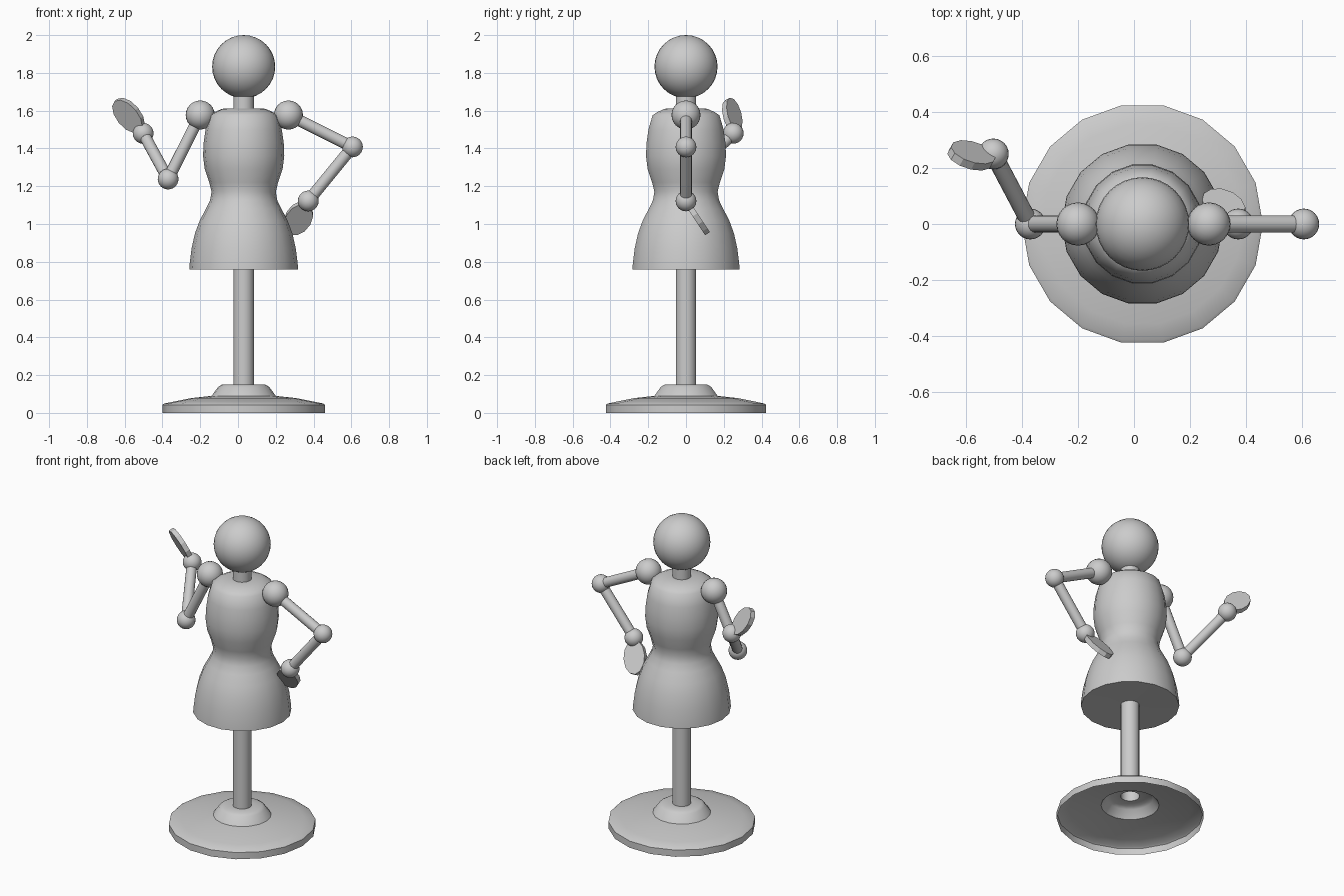
import bpy, bmesh, math
from mathutils import Vector, Matrix

if "Cube" in bpy.data.objects:
    bpy.data.objects.remove(bpy.data.objects["Cube"])

CX = 0.03      # axis of the stand and body
SIDES = 18


def finish(name, bm, angle=40):
    bmesh.ops.recalc_face_normals(bm, faces=bm.faces)
    me = bpy.data.meshes.new(name)
    bm.to_mesh(me)
    bm.free()
    ob = bpy.data.objects.new(name, me)
    bpy.context.collection.objects.link(ob)
    bpy.ops.object.select_all(action='DESELECT')
    ob.select_set(True)
    bpy.context.view_layer.objects.active = ob
    bpy.ops.object.shade_smooth_by_angle(angle=math.radians(angle))
    return ob


def lathe(name, profile):
    """Open surface of revolution from (radius, height) points."""
    bm = bmesh.new()
    rings = []
    for r, z in profile:
        rings.append([bm.verts.new((CX + r * math.cos(2 * math.pi * i / SIDES),
                                    r * math.sin(2 * math.pi * i / SIDES), z))
                      for i in range(SIDES)])
    for a, b in zip(rings, rings[1:]):
        for i in range(SIDES):
            j = (i + 1) % SIDES
            bm.faces.new((a[i], a[j], b[j], b[i]))
    return finish(name, bm)


def ball(name, center, r, seg=24):
    bm = bmesh.new()
    bmesh.ops.create_uvsphere(bm, u_segments=seg, v_segments=seg // 2, radius=r,
                              matrix=Matrix.Translation(center))
    return finish(name, bm)


def rod(name, a, b, r):
    a, b = Vector(a), Vector(b)
    d = b - a
    bm = bmesh.new()
    m = Matrix.Translation((a + b) / 2) @ d.to_track_quat('Z', 'Y').to_matrix().to_4x4()
    bmesh.ops.create_cone(bm, cap_ends=True, segments=16, radius1=r, radius2=r,
                          depth=d.length, matrix=m)
    return finish(name, bm)


def paddle(name, center, along, across, length=0.21, width=0.14, thick=0.03):
    """Flat oval hand."""
    u = Vector(along).normalized()
    n = u.cross(Vector(across)).normalized()
    v = n.cross(u)
    m = Matrix((u * length / 2, v * width / 2, n * thick)).transposed().to_4x4()
    bm = bmesh.new()
    bmesh.ops.create_cone(bm, cap_ends=True, segments=12, radius1=1, radius2=1,
                          depth=1, matrix=Matrix.Translation(center) @ m)
    return finish(name, bm, 20)


# Stand: hollow base plate, collar and pole
lathe("stand", [(0.43, 0), (0.43, 0.043), (0.42, 0.05), (0.36, 0.062), (0.28, 0.078),
                (0.17, 0.09), (0.135, 0.138), (0.115, 0.15), (0.055, 0.15), (0.055, 0.765)])

# Body: closed underside, hips, waist, chest, shoulders and neck
lathe("torso", [(0.055, 0.765), (0.288, 0.76), (0.286, 0.79), (0.276, 0.87), (0.258, 0.95),
                (0.232, 1.02), (0.20, 1.08), (0.178, 1.125), (0.17, 1.17), (0.182, 1.22),
                (0.206, 1.29), (0.215, 1.36), (0.212, 1.43), (0.202, 1.50), (0.18, 1.575),
                (0.155, 1.592), (0.115, 1.61), (0.055, 1.612), (0.055, 1.70)])
ball("head", (CX, 0, 1.833), 0.167, 32)

# Arms: shoulder, elbow, wrist, then hand centre and its two axes
arms = {
    "raised": [(-0.20, 0, 1.577), (-0.37, 0, 1.238), (-0.502, 0.25, 1.48),
               (-0.58, 0.245, 1.575), (-0.63, -0.04, 0.77), (0.61, -0.6, 0.5)],
    "hip": [(0.267, 0, 1.577), (0.606, 0, 1.408), (0.372, 0, 1.122),
            (0.32, 0.06, 1.03), (-0.42, 0.5, -0.75), (0.906, 0.23, -0.35)],
}
for side, (shoulder, elbow, wrist, palm, along, across) in arms.items():
    ball(side + "_shoulder_joint", shoulder, 0.077)
    ball(side + "_elbow_joint", elbow, 0.055)
    ball(side + "_wrist_joint", wrist, 0.055)
    rod(side + "_upper_arm", shoulder, elbow, 0.031)
    rod(side + "_forearm", elbow, wrist, 0.031)
    paddle(side + "_hand", palm, along, across)
